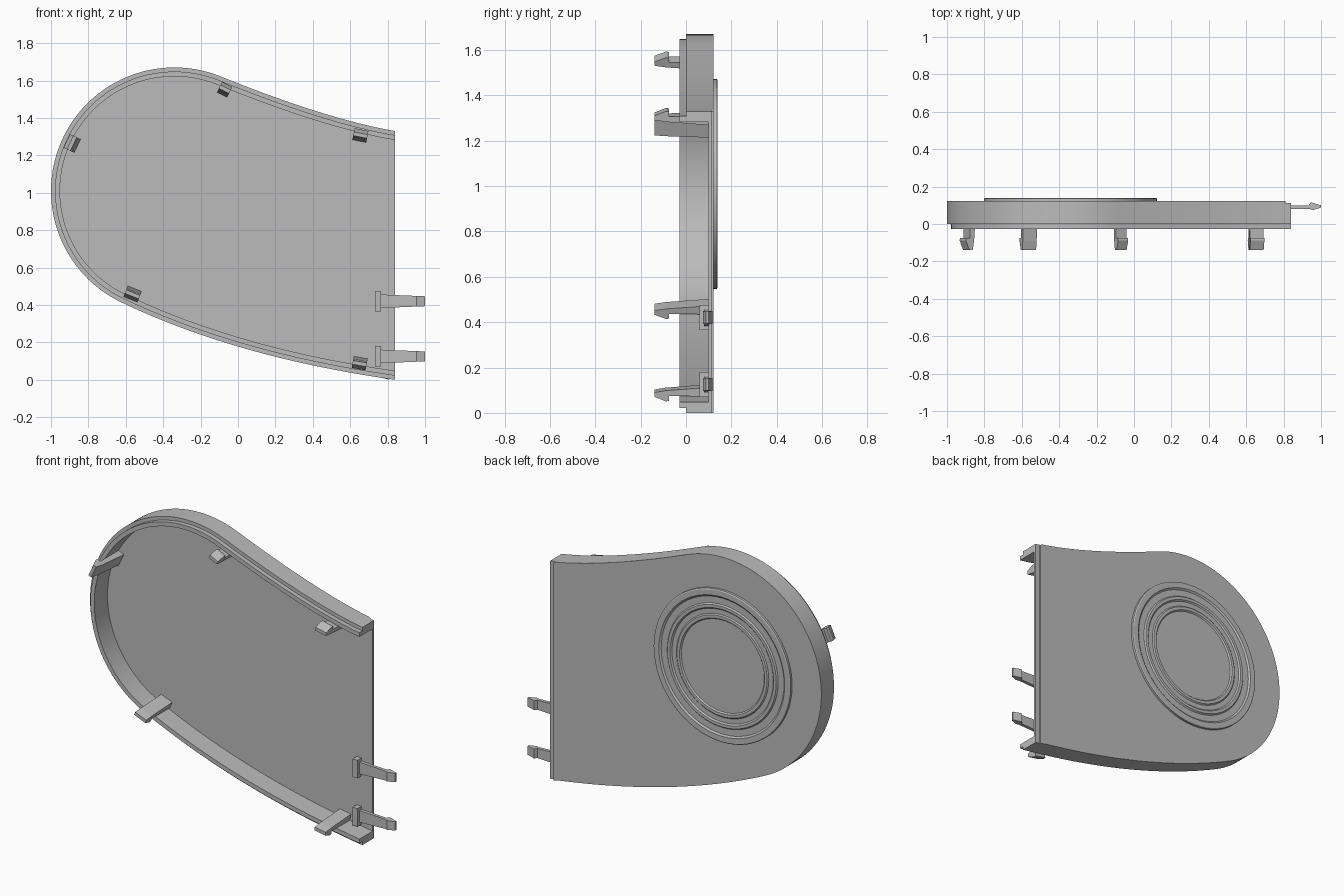
import bpy
import bmesh
import math
from mathutils import Vector

cube = bpy.data.objects.get("Cube")
if cube:
    bpy.data.objects.remove(cube)

grey = bpy.data.materials.new("plain grey")
grey.use_nodes = True
grey.diffuse_color = (0.5, 0.5, 0.5, 1)
grey.node_tree.nodes["Principled BSDF"].inputs["Base Color"].default_value = (0.5, 0.5, 0.5, 1)

CENTRE, RADIUS = Vector((-0.34, 1.01)), 0.66


def finish(name, bm, smooth=False):
    bmesh.ops.remove_doubles(bm, verts=bm.verts, dist=0.00001)
    bmesh.ops.recalc_face_normals(bm, faces=bm.faces)
    mesh = bpy.data.meshes.new(name)
    bm.to_mesh(mesh)
    bm.free()
    mesh.materials.append(grey)
    obj = bpy.data.objects.new(name, mesh)
    bpy.context.collection.objects.link(obj)
    if smooth:
        bpy.ops.object.select_all(action='DESELECT')
        obj.select_set(True)
        bpy.context.view_layer.objects.active = obj
        bpy.ops.object.shade_smooth_by_angle(angle=math.radians(25))
    return obj


def bezier(a, b, c, n):
    a, b, c = Vector(a), Vector(b), Vector(c)
    for i in range(n + 1):
        t = i / n
        yield a * (1 - t) ** 2 + b * 2 * t * (1 - t) + c * t * t


# Teardrop path: upper edge, round end, lower edge
def arc_point(deg):
    a = math.radians(deg)
    return CENTRE + RADIUS * Vector((math.cos(a), math.sin(a)))


START, END = 68, 245
path = list(bezier((0.84, 1.33), (0.477, 1.392), arc_point(START), 20))
path += [arc_point(START + (END - START) * i / 56) for i in range(1, 56)]
path += list(bezier(arc_point(END), (0.0, 0.118), (0.84, 0.0), 24))


def outline(inset, x_end):
    pts = []
    for i, p in enumerate(path):
        d = (path[min(i + 1, len(path) - 1)] - path[max(i - 1, 0)]).normalized()
        q = p + inset * Vector((-d.y, d.x))
        pts.append(Vector((min(q.x, x_end), q.y)))
    pts[0].x = pts[-1].x = x_end
    return pts


def prism(bm, lower, upper):
    a = [bm.verts.new(p) for p in lower]
    b = [bm.verts.new(p) for p in upper]
    bm.faces.new(a)
    bm.faces.new(b)
    for i in range(len(a)):
        j = (i + 1) % len(a)
        bm.faces.new((a[i], a[j], b[j], b[i]))


# Tray: stepped wall section swept round the path, closed by a thin floor
section = [(0, 0.112), (0, 0), (0.022, 0), (0.022, -0.028), (0.048, -0.028), (0.048, 0.1)]
bm = bmesh.new()
rows = [[bm.verts.new((p.x, y, p.y)) for p in outline(inset, 0.84)] for inset, y in section]
for r, s in zip(rows, rows[1:]):
    for i in range(len(r) - 1):
        bm.faces.new((r[i], r[i + 1], s[i + 1], s[i]))
bm.faces.new(rows[0])
bm.faces.new(rows[-1])
for k in (0, -1):
    bm.faces.new([r[k] for r in rows])
bm.faces.new((rows[0][0], rows[-1][0], rows[-1][-1], rows[0][-1]))
finish("cover_tray", bm, True)

# Back skin, set back from the straight edge
bm = bmesh.new()
skin = outline(0, 0.81)
prism(bm, [(p.x, 0.11, p.y) for p in skin], [(p.x, 0.122, p.y) for p in skin])
finish("back_skin", bm, True)

# Round ringed medallion on the back
rings = [(0.463, 0.115), (0.463, 0.136), (0.457, 0.14), (0.425, 0.14), (0.415, 0.132),
         (0.375, 0.132), (0.368, 0.14), (0.35, 0.14), (0.342, 0.132), (0.312, 0.132),
         (0.305, 0.138), (0.287, 0.138), (0.28, 0.13)]
SIDES = 64
bm = bmesh.new()
loops = []
for r, y in rings:
    angles = [math.tau * i / SIDES for i in range(SIDES)]
    loops.append([bm.verts.new((CENTRE.x + r * math.cos(a), y, CENTRE.y + r * math.sin(a)))
                  for a in angles])
for r, s in zip(loops, loops[1:]):
    for i in range(SIDES):
        j = (i + 1) % SIDES
        bm.faces.new((r[i], r[j], s[j], s[i]))
bm.faces.new(loops[0])
bm.faces.new(loops[-1])
finish("ringed_medallion", bm, True)

# Snap clips along the rim, hooks facing outward
clip = [(-0.035, 0.105), (0.006, 0.105), (0.004, -0.075), (0.026, -0.075),
        (0.028, -0.088), (0.008, -0.138), (-0.012, -0.138), (-0.02, -0.09)]


def make_clip(name, x, z, out_x, out_z, width):
    out = Vector((out_x, 0, out_z)).normalized()
    side = Vector((-out.z, 0, out.x)) * width / 2
    pts = [Vector((x, y, z)) + out * u for u, y in clip]
    bm = bmesh.new()
    prism(bm, [p - side for p in pts], [p + side for p in pts])
    finish(name, bm)


make_clip("clip_round_end", -0.89, 1.265, -0.55, 0.255, 0.08)
make_clip("clip_top_middle", -0.07, 1.555, 0.27, 0.545, 0.06)
make_clip("clip_top_edge", 0.655, 1.31, 0.2, 1, 0.075)
make_clip("clip_bottom_edge", 0.65, 0.085, -0.18, -1, 0.075)
make_clip("clip_bottom_middle", -0.565, 0.455, -0.225, -0.555, 0.08)

# Long hooked tabs on the straight edge
tab = [(0.75, 0.08), (0.94, 0.08), (0.955, 0.074), (1.0, 0.088), (1.0, 0.1),
       (0.945, 0.116), (0.935, 0.1), (0.75, 0.1)]
foot = [(0.732, 0.06), (0.765, 0.06), (0.765, 0.105), (0.732, 0.105)]
for name, z in (("upper", 0.42), ("lower", 0.125)):
    bm = bmesh.new()

    def half(x):
        return 0.036 - 0.04 * (x - 0.765)
    prism(bm, [(x, y, z - half(x)) for x, y in tab], [(x, y, z + half(x)) for x, y in tab])
    finish(name + "_side_tab", bm)
    bm = bmesh.new()
    prism(bm, [(x, y, z - 0.055) for x, y in foot], [(x, y, z + 0.055) for x, y in foot])
    finish(name + "_tab_foot", bm)
